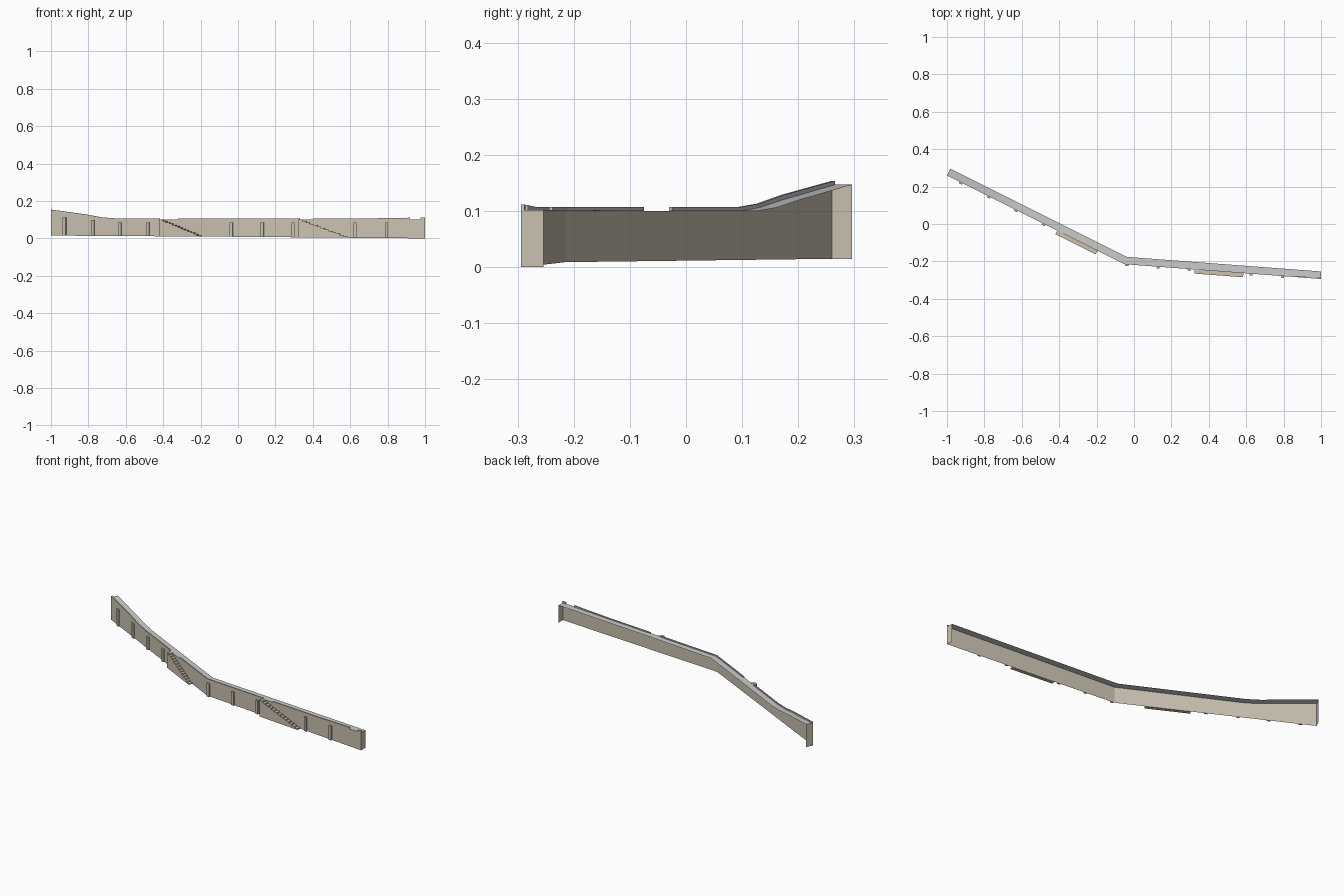
import bpy, bmesh
from mathutils import Vector

if "Cube" in bpy.data.objects:
    bpy.data.objects.remove(bpy.data.objects["Cube"])


def material(name, col):
    m = bpy.data.materials.new(name)
    m.diffuse_color = (*col, 1)
    m.use_nodes = True
    m.node_tree.nodes["Principled BSDF"].inputs["Base Color"].default_value = m.diffuse_color
    return m


STONE = material("stone", (0.60, 0.54, 0.44))

# Plan of the wall's front line, and heights along x
PATH = [(-1.0, 0.26), (-0.05, -0.215), (1.0, -0.294)]
BASE = [(-1.0, 0.015), (-0.05, 0.009), (1.0, 0.0)]
DECK = [(-1.0, 0.147), (-0.82, 0.121), (-0.73, 0.106), (-0.66, 0.1), (1.0, 0.102)]
RIM = [(-1.0, 0.154), (-0.82, 0.129), (-0.73, 0.113), (-0.66, 0.107), (0.7, 0.107), (1.0, 0.112)]
DEPTH = 0.04
GAPS = [(-0.42, -0.32), (0.33, 0.40), (0.92, 0.975)]   # openings in the kerb


def interp(table, x):
    for (x0, v0), (x1, v1) in zip(table, table[1:]):
        if x <= x1 + 1e-6:
            return v0 + (v1 - v0) * (x - x0) / (x1 - x0)
    return table[-1][1]


def back_dir(x0, x1):
    d = Vector((x1 - x0, interp(PATH, x1) - interp(PATH, x0))).normalized()
    return Vector((-d.y, d.x))


N_LEFT, N_RIGHT = back_dir(-1, -0.05), back_dir(-0.05, 1)


def place(x, off, z):
    """Point at station x, pushed back by off, mitred at the bend."""
    n = N_LEFT if x < -0.05 else N_RIGHT
    if abs(x + 0.05) < 1e-6:
        b = (N_LEFT + N_RIGHT).normalized()
        n = b / b.dot(N_LEFT)
    px = x + n.x * off
    if x > 0.999:
        px = 1.0
    return (px, interp(PATH, x) + n.y * off, z)


def make(name, bm, mat=None):
    bmesh.ops.remove_doubles(bm, verts=bm.verts, dist=1e-5)
    me = bpy.data.meshes.new(name)
    bm.to_mesh(me)
    bm.free()
    ob = bpy.data.objects.new(name, me)
    bpy.context.collection.objects.link(ob)
    if mat:
        me.materials.append(mat)
    return ob


def quad(bm, *pts):
    bm.faces.new([bm.verts.new(p) for p in pts])


def prism(name, profile, off0, off1, mat):
    """Side profile (x, z) on the wall line, extruded across the wall."""
    bm = bmesh.new()
    a = [bm.verts.new(place(x, off0, z)) for x, z in profile]
    b = [bm.verts.new(place(x, off1, z)) for x, z in profile]
    bm.faces.new(a)
    bm.faces.new(b[::-1])
    for i in range(len(a)):
        j = (i + 1) % len(a)
        bm.faces.new((a[i], a[j], b[j], b[i]))
    bmesh.ops.recalc_face_normals(bm, faces=bm.faces)
    return make(name, bm, mat)


# Stations wherever plan, heights or openings change
xs = sorted({x for t in (PATH, DECK, RIM) for x, _ in t} | {x for g in GAPS for x in g})
spans = list(zip(xs, xs[1:]))

# Facing sheet and end caps (hollow at the back)
bm = bmesh.new()
for x0, x1 in spans:
    quad(bm, place(x0, 0, interp(BASE, x0)), place(x1, 0, interp(BASE, x1)),
         place(x1, 0, interp(DECK, x1)), place(x0, 0, interp(DECK, x0)))
for x in (1.0, -1.0):
    pts = [place(x, 0, interp(BASE, x)), place(x, DEPTH, interp(BASE, x)),
           place(x, DEPTH, interp(DECK, x)), place(x, 0, interp(DECK, x))]
    quad(bm, *(pts if x > 0 else pts[::-1]))
make("wall_facing", bm, STONE)

# Walkway strip on top
bm = bmesh.new()
for x0, x1 in spans:
    quad(bm, place(x0, 0, interp(DECK, x0)), place(x1, 0, interp(DECK, x1)),
         place(x1, DEPTH, interp(DECK, x1)), place(x0, DEPTH, interp(DECK, x0)))
make("walkway", bm)

# Kerb: stone front, grey top, back and ends, open at stairs
front, cap = bmesh.new(), bmesh.new()
T = 0.006
for x0, x1 in spans:
    if any(a - 1e-6 <= x0 and x1 <= b + 1e-6 for a, b in GAPS):
        continue
    d0, d1, r0, r1 = interp(DECK, x0), interp(DECK, x1), interp(RIM, x0), interp(RIM, x1)
    quad(front, place(x0, 0, d0), place(x1, 0, d1), place(x1, 0, r1), place(x0, 0, r0))
    quad(cap, place(x0, 0, r0), place(x1, 0, r1), place(x1, T, r1), place(x0, T, r0))
    quad(cap, place(x1, T, d1), place(x0, T, d0), place(x0, T, r0), place(x1, T, r1))
for x in [-1.0, 1.0] + [x for g in GAPS for x in g]:
    d, r = interp(DECK, x), interp(RIM, x)
    pts = [place(x, 0, d), place(x, T, d), place(x, T, r), place(x, 0, r)]
    faces_right = x > 0.999 or any(abs(x - g[0]) < 1e-6 for g in GAPS)
    quad(cap, *(pts if faces_right else pts[::-1]))
make("kerb_front", front, STONE)
make("kerb_cap", cap)

# Staircases descending along the front face
for name, x0, x1 in (("left_stairs", -0.41, -0.195), ("right_stairs", 0.325, 0.585)):
    steps, top = 13, 0.1
    low = interp(BASE, x1)
    run, rise = (x1 - x0) / steps, (top - low) / steps
    profile = [(x0, interp(BASE, x0))]
    for i in range(steps):
        z = top - i * rise
        profile += [(x0 + i * run, z), (x0 + (i + 1) * run, z)]
    profile.append((x1, low))
    prism(name, profile, -0.022, 0, STONE)

# Fender posts along the front
POSTS = [(-0.925, 0.112), (-0.775, 0.099), (-0.63, 0.086), (-0.48, 0.085), (-0.036, 0.085),
         (0.13, 0.085), (0.295, 0.085), (0.625, 0.085), (0.795, 0.085)]
for i, (x, top) in enumerate(POSTS):
    lo, w = interp(BASE, x), 0.008
    prism(f"fender_post_{i + 1}", [(x - w, lo), (x + w, lo), (x + w, top), (x - w, top)],
          -0.009, 0, STONE)
